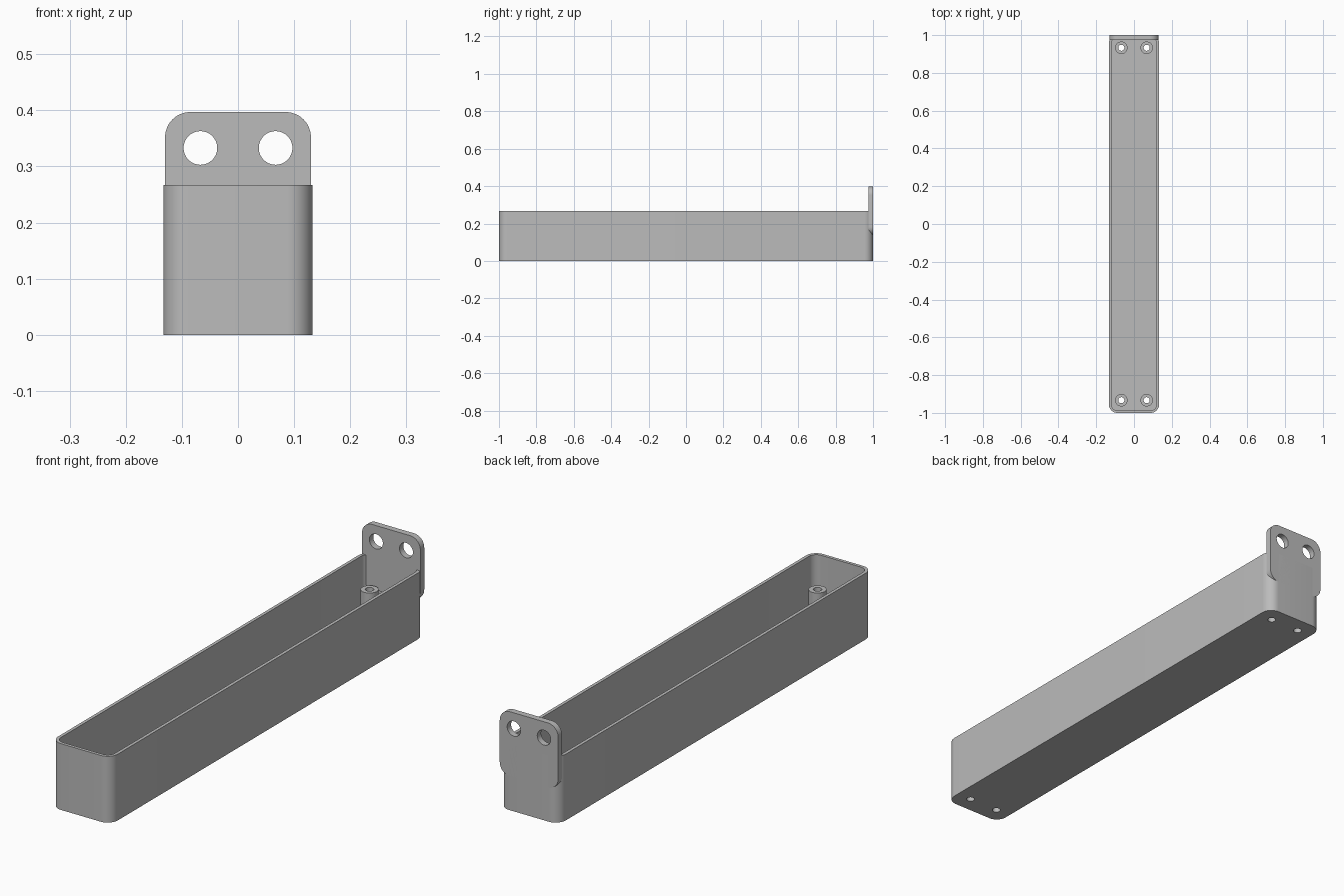
import bpy, bmesh, math
from mathutils import Matrix

cube = bpy.data.objects.get("Cube")
if cube:
    bpy.data.objects.remove(cube, do_unlink=True)

# One plain grey for the whole tray
grey = bpy.data.materials.new("plain grey")
grey.use_nodes = True
GREY = (0.5, 0.5, 0.5, 1)
grey.diffuse_color = GREY
grey.node_tree.nodes["Principled BSDF"].inputs["Base Color"].default_value = GREY

HALF_W, HEIGHT, WALL, CORNER = 0.133, 0.267, 0.013, 0.045
HOLE_X, HOLE_Y = 0.067, 0.933


def rounded_outline(hw, hh, r, steps=12):
    pts = []
    for q, (sx, sy) in enumerate([(1, 1), (-1, 1), (-1, -1), (1, -1)]):
        for i in range(steps + 1):
            a = math.pi / 2 * (q + i / steps)
            pts.append((sx * (hw - r) + r * math.cos(a),
                        sy * (hh - r) + r * math.sin(a)))
    return pts


def circle_outline(r, n=40):
    return [(r * math.cos(2 * math.pi * i / n), r * math.sin(2 * math.pi * i / n))
            for i in range(n)]


def prism(name, outline, depth, matrix):
    """Extrude a closed outline by depth along its local z, then place it."""
    bm = bmesh.new()
    face = bm.faces.new([bm.verts.new((x, y, 0)) for x, y in outline])
    ext = bmesh.ops.extrude_face_region(bm, geom=[face])
    top = [v for v in ext["geom"] if isinstance(v, bmesh.types.BMVert)]
    bmesh.ops.translate(bm, verts=top, vec=(0, 0, depth))
    bmesh.ops.recalc_face_normals(bm, faces=bm.faces)
    bm.transform(matrix)
    mesh = bpy.data.meshes.new(name)
    bm.to_mesh(mesh)
    bm.free()
    mesh.materials.append(grey)
    obj = bpy.data.objects.new(name, mesh)
    bpy.context.collection.objects.link(obj)
    return obj


def activate(obj):
    bpy.ops.object.select_all(action="DESELECT")
    obj.select_set(True)
    bpy.context.view_layer.objects.active = obj


def cut(obj, cutter):
    mod = obj.modifiers.new("cut", "BOOLEAN")
    mod.operation, mod.solver, mod.object = "DIFFERENCE", "EXACT", cutter
    activate(obj)
    bpy.ops.object.modifier_apply(modifier=mod.name)
    bpy.data.objects.remove(cutter, do_unlink=True)


# Long open box with rounded upright corners
box = prism("tray_body", rounded_outline(HALF_W, 1, CORNER), HEIGHT, Matrix())
cut(box, prism("cavity", rounded_outline(HALF_W - WALL, 1 - WALL, CORNER - WALL),
               HEIGHT, Matrix.Translation((0, 0, WALL))))
parts = [box]

# Screw posts in the four corners, with holes through the floor
for end, y in (("front", -HOLE_Y), ("back", HOLE_Y)):
    for side, x in (("right", -HOLE_X), ("left", HOLE_X)):
        post = prism(f"{end}_{side}_screw_post", circle_outline(0.033), 0.15,
                     Matrix.Translation((x, y, WALL / 2)))
        for obj in (box, post):
            cut(obj, prism("bore", circle_outline(0.016), 0.5,
                           Matrix.Translation((x, y, -0.1))))
        parts.append(post)

# Square mounting tab with rounded corners and two holes on the back wall
upright = Matrix.Rotation(math.pi / 2, 4, "X")
tab = prism("mounting_tab", rounded_outline(0.13, 0.13, CORNER), 0.025,
            Matrix.Translation((0, 1, HEIGHT)) @ upright)
for x in (-HOLE_X, HOLE_X):
    cut(tab, prism("tab_hole", circle_outline(0.03), 0.2,
                   Matrix.Translation((x, 1.1, 0.333)) @ upright))
parts.append(tab)

for obj in parts:
    activate(obj)
    bpy.ops.object.shade_smooth_by_angle(angle=math.radians(30))
